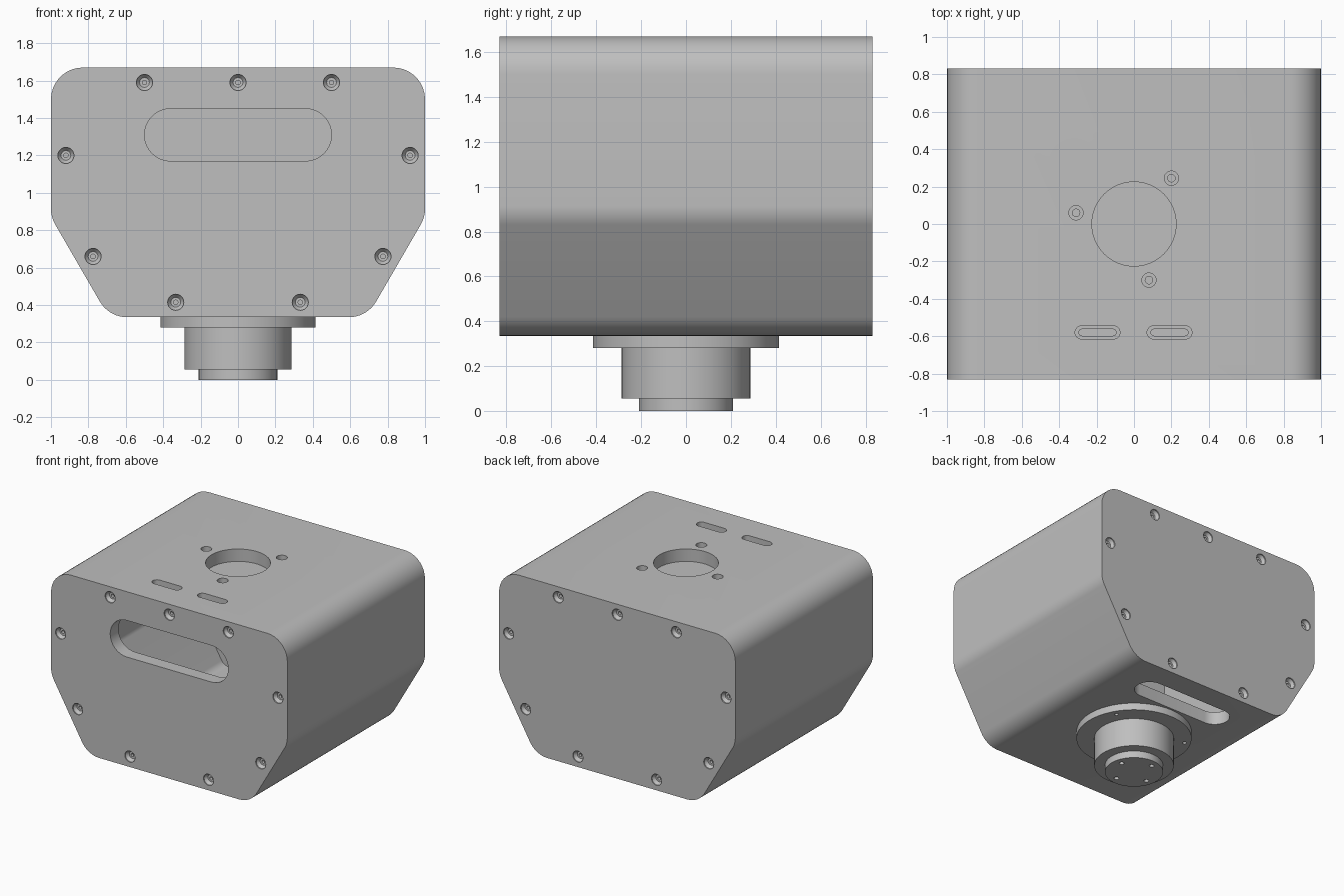
import bpy
import bmesh
from math import cos, sin, pi, tan, radians
from mathutils import Vector

if "Cube" in bpy.data.objects:
    bpy.data.objects.remove(bpy.data.objects["Cube"])

grey = bpy.data.materials.new("light grey")
grey.use_nodes = True
colour = (0.52, 0.52, 0.52, 1)
grey.diffuse_color = colour
grey.node_tree.nodes["Principled BSDF"].inputs["Base Color"].default_value = colour


def circle(r, x=0, y=0, n=32):
    return [(x + r * cos(2 * pi * i / n), y + r * sin(2 * pi * i / n)) for i in range(n)]


def slot(length, width, x, y, n=16):
    """Outline with two straight sides and two round ends."""
    r, half, pts = width / 2, (length - width) / 2, []
    for side in (1, -1):
        for i in range(n + 1):
            a = -pi / 2 + pi * i / n
            pts.append((x + side * (half + r * cos(a)), y + side * r * sin(a)))
    return pts


def rounded(corners, r, n=9):
    """Convex outline with every corner replaced by a tangent arc."""
    pts = []
    for i, c in enumerate(corners):
        c = Vector(c)
        a = (Vector(corners[i - 1]) - c).normalized()
        b = (Vector(corners[(i + 1) % len(corners)]) - c).normalized()
        half = a.angle(b) / 2
        centre = c + (a + b).normalized() * r / sin(half)
        start = c + a * r / tan(half) - centre
        turn = pi - 2 * half
        for k in range(n + 1):
            t = turn * k / n
            pts.append((centre.x + start.x * cos(t) - start.y * sin(t),
                        centre.y + start.x * sin(t) + start.y * cos(t)))
    return pts


def loft(bm, sections, axis="Z"):
    """Closed solid through (outline, height) sections."""
    rings = []
    for outline, h in sections:
        rings.append([bm.verts.new((u, v, h) if axis == "Z" else (u, h, v))
                      for u, v in outline])
    for low, high in zip(rings, rings[1:]):
        for i in range(len(low)):
            bm.faces.new((low[i - 1], low[i], high[i], high[i - 1]))
    bm.faces.new(rings[0])
    bm.faces.new(rings[-1])


def prism(bm, outline, low, high, axis="Z"):
    loft(bm, [(outline, low), (outline, high)], axis)


def make(name, bm):
    bmesh.ops.recalc_face_normals(bm, faces=bm.faces)
    mesh = bpy.data.meshes.new(name)
    bm.to_mesh(mesh)
    bm.free()
    mesh.materials.append(grey)
    obj = bpy.data.objects.new(name, mesh)
    bpy.context.collection.objects.link(obj)
    return obj


def activate(obj):
    bpy.ops.object.select_all(action="DESELECT")
    obj.select_set(True)
    bpy.context.view_layer.objects.active = obj


def cut(obj, bm):
    """Subtract the solids in bm from obj."""
    cutter = make("cutter", bm)
    cutter.hide_render = True
    mod = obj.modifiers.new("cut", "BOOLEAN")
    mod.operation, mod.solver, mod.object = "DIFFERENCE", "EXACT", cutter
    activate(obj)
    bpy.ops.object.modifier_apply(modifier=mod.name)
    bpy.data.objects.remove(cutter)


def finish(obj):
    activate(obj)
    bpy.ops.object.shade_smooth_by_angle(angle=radians(30))


def symmetric(right_side):
    """Counter-clockwise outline from its +x corners, bottom to top."""
    return right_side + [(-x, z) for x, z in reversed(right_side)]


DEPTH, WALL, TOP = 0.832, 0.1, 1.67
mounting_holes = [(-0.31, 0.06), (0.2, 0.245), (0.08, -0.3)]
cable_slots = [(-0.195, -0.58), (0.19, -0.58)]

# Housing: rounded prism with a hollow inside
bm = bmesh.new()
prism(bm, rounded(symmetric([(0.69, 0.335), (1, 0.87), (1, TOP)]), 0.17), -DEPTH, DEPTH, "Y")
housing = make("housing", bm)
bm = bmesh.new()
inner = symmetric([(0.632, 0.435), (0.9, 0.897), (0.9, TOP - WALL)])
prism(bm, rounded(inner, 0.07), WALL - DEPTH, DEPTH - WALL, "Y")
cut(housing, bm)

# Openings: front window, underside slot, top hole, small holes and cable slots
bm = bmesh.new()
prism(bm, slot(1, 0.28, 0, 1.31), -DEPTH - 0.1, -DEPTH + 0.15, "Y")
prism(bm, slot(0.83, 0.22, 0, 0.54), 0.25, 0.5)
prism(bm, circle(0.225, n=64), TOP - 0.15, TOP + 0.1)
for x, y in mounting_holes:
    prism(bm, circle(0.038, x, y), TOP - 0.15, TOP + 0.1)
for x, y in cable_slots:
    prism(bm, slot(0.24, 0.07, x, y), TOP - 0.15, TOP + 0.1)

# Countersunk screw holes on both ends
screws = [(0, 1.59)]
for x, z in [(0.5, 1.59), (0.92, 1.2), (0.775, 0.66), (0.333, 0.415)]:
    screws += [(x, z), (-x, z)]
for end in (-1, 1):
    for x, z in screws:
        steps = [(0.043, 0.02), (0.043, -0.008), (0.026, -0.03), (0.012, -0.03), (0.012, -0.055)]
        loft(bm, [(circle(r, x, z, 24), end * (DEPTH + h)) for r, h in steps], "Y")
cut(housing, bm)
finish(housing)

# Inner shelf under the roof, with narrower holes
bm = bmesh.new()
prism(bm, [(-0.5, -0.7), (0.5, -0.7), (0.5, 0.5), (-0.5, 0.5)], 1.53, 1.575)
shelf = make("inner_shelf", bm)
bm = bmesh.new()
for x, y in mounting_holes:
    prism(bm, circle(0.02, x, y), 1.5, 1.6)
for x, y in cable_slots:
    prism(bm, slot(0.2, 0.035, x, y), 1.5, 1.6)
cut(shelf, bm)
finish(shelf)

# Stepped output hub below the housing
bm = bmesh.new()
hub_steps = [(0.21, 0), (0.21, 0.055), (0.287, 0.055), (0.287, 0.28), (0.415, 0.28), (0.415, 0.345)]
loft(bm, [(circle(r, n=64), z) for r, z in hub_steps])
hub = make("output_hub", bm)
bm = bmesh.new()
for i in range(3):
    a = radians(30 + 120 * i)
    prism(bm, circle(0.014, 0.37 * cos(a), 0.37 * sin(a), 16), 0.25, 0.32)
for i in range(4):
    a = radians(15 + 90 * i)
    prism(bm, circle(0.018, 0.155 * cos(a), 0.155 * sin(a), 16), -0.05, 0.04)
cut(hub, bm)
finish(hub)
